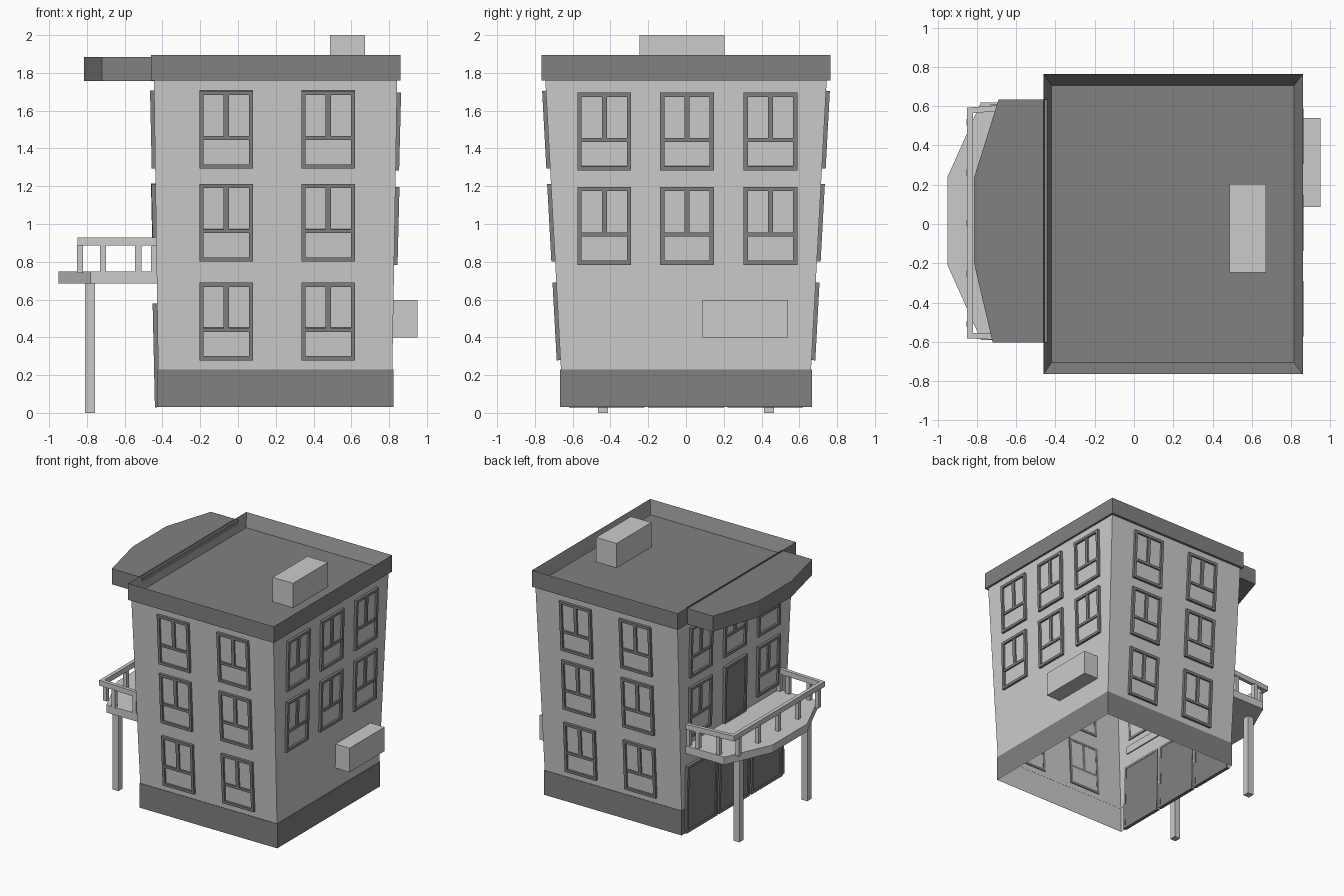
import bpy, bmesh, math
from mathutils import Matrix, Vector

if "Cube" in bpy.data.objects:
    bpy.data.objects.remove(bpy.data.objects["Cube"])

dark = bpy.data.materials.new("dark_trim")
dark.diffuse_color = (0.22, 0.22, 0.22, 1)
dark.use_nodes = True
dark.node_tree.nodes["Principled BSDF"].inputs["Base Color"].default_value = dark.diffuse_color


def finish(name, bm, mat=None, matrix=None):
    bmesh.ops.recalc_face_normals(bm, faces=bm.faces)
    me = bpy.data.meshes.new(name)
    bm.to_mesh(me)
    bm.free()
    ob = bpy.data.objects.new(name, me)
    bpy.context.collection.objects.link(ob)
    if mat:
        me.materials.append(mat)
    if matrix:
        ob.matrix_world = matrix
    return ob


def add_box(bm, x0, x1, y0, y1, z0, z1):
    m = Matrix.Translation(((x0 + x1) / 2, (y0 + y1) / 2, (z0 + z1) / 2)) \
        @ Matrix.Diagonal((x1 - x0, y1 - y0, z1 - z0, 1))
    bmesh.ops.create_cube(bm, size=1, matrix=m)


def box(name, *dims, mat=None):
    bm = bmesh.new()
    add_box(bm, *dims)
    return finish(name, bm, mat)


def loft(name, rings, cap_bottom=True, cap_top=True, mat=None):
    """Join rings of points of equal count, bottom to top."""
    bm = bmesh.new()
    loops = [[bm.verts.new(p) for p in r] for r in rings]
    n = len(loops[0])
    for a, b in zip(loops, loops[1:]):
        for i in range(n):
            j = (i + 1) % n
            bm.faces.new((a[i], a[j], b[j], b[i]))
    if cap_bottom:
        bm.faces.new(loops[0][::-1])
    if cap_top:
        bm.faces.new(loops[-1])
    return finish(name, bm, mat)


def rect(x0, x1, y, z):
    return [(x0, -y, z), (x1, -y, z), (x1, y, z), (x0, y, z)]


def slab(name, outline, z0, z1, mat=None):
    return loft(name, [[(x, y, z) for x, y in outline] for z in (z0, z1)], mat=mat)


# Leaning walls, open underneath, with a dark base band
loft("walls", [rect(-0.423, 0.817, 0.66, 0.03), rect(-0.423, 0.817, 0.662, 0.23),
               rect(-0.445, 0.843, 0.745, 1.765)], cap_bottom=False)
loft("base_band", [rect(-0.427, 0.822, 0.666, 0.03), rect(-0.427, 0.822, 0.666, 0.23),
                   rect(-0.422, 0.816, 0.661, 0.23)], False, False, dark)

# Roof with sunken deck
loft("parapet_roof", [rect(-0.46, 0.86, 0.765, 1.76), rect(-0.46, 0.86, 0.765, 1.895),
                      rect(-0.42, 0.815, 0.705, 1.80)], mat=dark)
box("roof_vent", 0.487, 0.672, -0.247, 0.203, 1.79, 2.0)
box("wall_unit", 0.81, 0.95, 0.087, 0.54, 0.40, 0.597)

# Canopy and balcony slab
slab("canopy", [(-0.44, -0.605), (-0.72, -0.605), (-0.815, -0.20), (-0.815, 0.235),
                (-0.69, 0.635), (-0.44, 0.635)], 1.757, 1.885, dark)
slab("balcony_floor", [(-0.42, -0.59), (-0.78, -0.59), (-0.95, -0.21), (-0.95, 0.24),
                       (-0.78, 0.62), (-0.42, 0.62)], 0.685, 0.748)
for s in (-1, 1):
    box("balcony_post", -0.81, -0.757, s * 0.44 - 0.027, s * 0.44 + 0.027, 0, 0.69)

# Balcony railing: mitred handrail and balusters
outer = [(-0.43, -0.60), (-0.85, -0.583), (-0.85, 0.593), (-0.43, 0.625)]
inner = [(-0.43, 0.597), (-0.82, 0.565), (-0.82, -0.555), (-0.43, -0.572)]
slab("handrail", outer + inner, 0.885, 0.928)
spots = [(-0.837, -0.51 + i * 0.257) for i in range(5)]
for x in (-0.715, -0.528, -0.445):
    spots += [(x, -0.575), (x, 0.595)]
for x, y in spots:
    box("baluster", x - 0.016, x + 0.016, y - 0.016, y + 0.016, 0.74, 0.89)


# Windows and doors, built facing -y then turned onto each wall
def on_wall(side, along, z):
    t = (z - 0.23) / 1.535
    dy, xr, xl = 0.662 + 0.083 * t, 0.817 + 0.026 * t, -0.423 - 0.022 * t
    pos, ang, tilt = {
        "front": ((along, -dy, z), 0, 0.054),
        "back": ((along, dy, z), 180, 0.054),
        "right": ((xr, along, z), 90, 0.025),
        "left": ((xl, along, z), -90, 0.022)}[side]
    return Matrix.Translation(pos) @ Matrix.Rotation(math.radians(ang), 4, 'Z') \
        @ Matrix.Rotation(tilt, 4, 'X')


def add_frame(bm, x0, x1, z0, z1, w, y0, y1):
    add_box(bm, x0, x0 + w, y0, y1, z0, z1)
    add_box(bm, x1 - w, x1, y0, y1, z0, z1)
    add_box(bm, x0 + w, x1 - w, y0, y1, z0, z0 + w)
    add_box(bm, x0 + w, x1 - w, y0, y1, z1 - w, z1)


def window(side, along, z):
    m = on_wall(side, along, z)
    bm = bmesh.new()
    w, h = 0.142, 0.206
    add_frame(bm, -w, w, -h, h, 0.022, -0.02, 0.006)
    add_box(bm, -w + 0.022, w - 0.022, -0.016, 0.004, -0.055, -0.034)
    add_box(bm, -0.014, 0.014, -0.016, 0.004, -0.034, h - 0.022)
    finish(side + "_window_frame", bm, dark, m)
    bm = bmesh.new()
    add_box(bm, -w + 0.01, w - 0.01, -0.004, 0.004, -h + 0.01, h - 0.01)
    finish(side + "_window_pane", bm, None, m)


def door(name, side, along, z, w, h):
    bm = bmesh.new()
    add_frame(bm, -w, w, -h, h, 0.022, -0.022, 0.006)
    add_box(bm, -w + 0.02, w - 0.02, -0.012, 0.004, -h + 0.02, h - 0.02)
    finish(name, bm, dark, on_wall(side, along, z))


for z in (0.485, 1.007, 1.50):
    for x in (-0.062, 0.478):
        window("front", x, z)
        window("back", x, z)
for y in (-0.432, 0.005, 0.447):
    window("right", y, 0.99)
    window("right", y, 1.49)
    window("left", y, 1.50)
    if abs(y) > 0.1:
        window("left", y, 1.007)
door("balcony_door", "left", 0.0, 0.98, 0.142, 0.235)
for y in (-0.42, 0.0, 0.42):
    door("ground_door", "left", y, 0.305, 0.2, 0.275)
